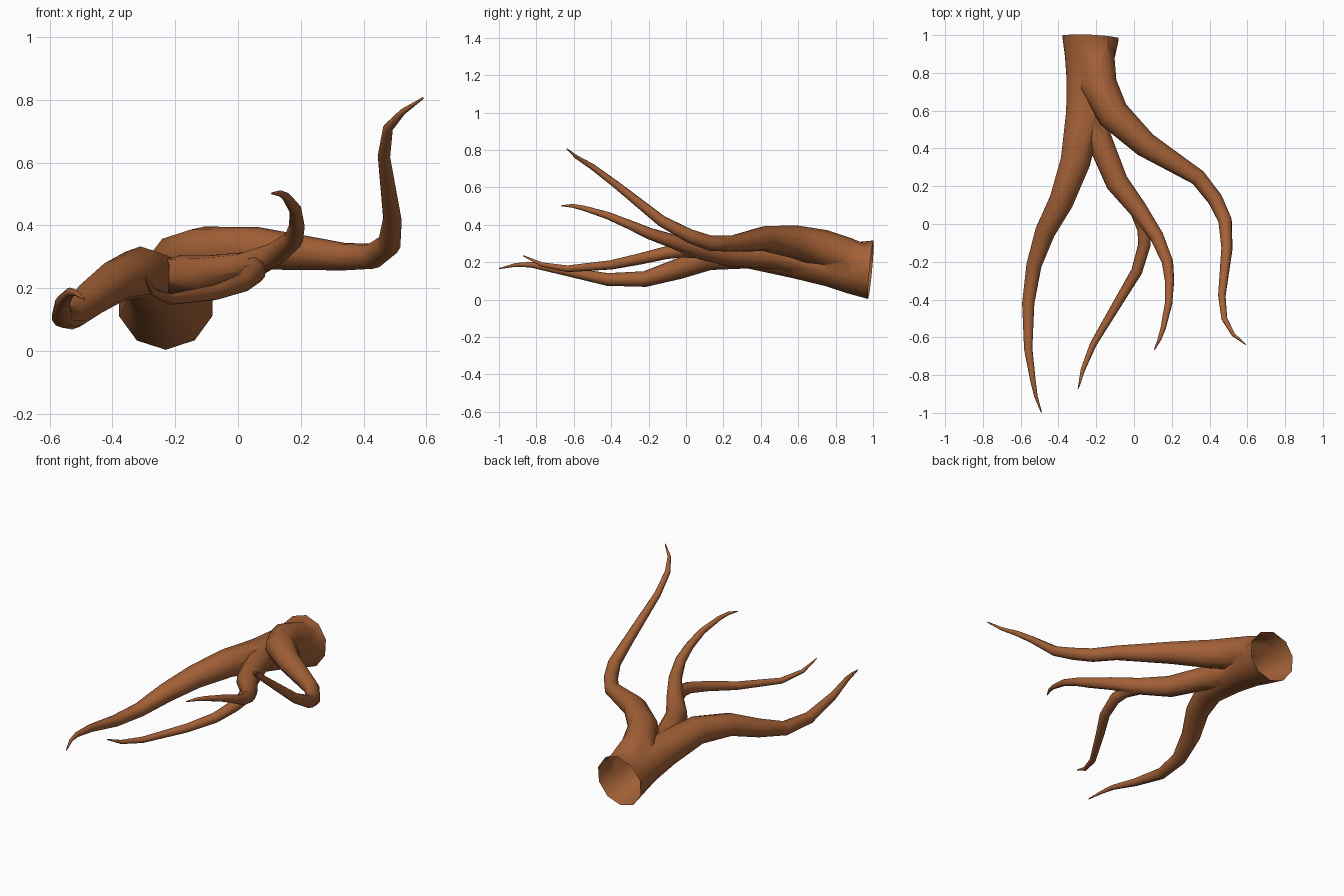
import bpy, bmesh, math
from mathutils import Vector

if "Cube" in bpy.data.objects:
    bpy.data.objects.remove(bpy.data.objects["Cube"])

SIDES = 10

bark = bpy.data.materials.new("bark")
bark.diffuse_color = (0.37, 0.12, 0.038, 1)
bark.use_nodes = True
bark.node_tree.nodes["Principled BSDF"].inputs["Base Color"].default_value = bark.diffuse_color


def root(name, path):
    """Closed tapering tube through (x, y, z, radius) points."""
    pts = [Vector(p[:3]) for p in path]
    bm = bmesh.new()
    rings, side = [], Vector((1, 0, 0))
    for i, p in enumerate(pts):
        a, b = pts[max(i - 1, 0)], pts[min(i + 1, len(pts) - 1)]
        if 0 < i < len(pts) - 1:
            t = ((p - a).normalized() + (b - p).normalized()).normalized()
        else:
            t = (b - a).normalized()
        side = (side - t * side.dot(t)).normalized()   # keep rings from twisting
        up = t.cross(side)
        ring = []
        for k in range(SIDES):
            w = 2 * math.pi * (k + 0.5) / SIDES
            ring.append(bm.verts.new(p + path[i][3] * (side * math.cos(w) + up * math.sin(w))))
        rings.append(ring)
    for r, s in zip(rings, rings[1:]):
        for k in range(SIDES):
            n = (k + 1) % SIDES
            bm.faces.new((r[k], r[n], s[n], s[k]))
    bm.faces.new(rings[0])
    bm.faces.new(rings[-1])
    bmesh.ops.recalc_face_normals(bm, faces=bm.faces)
    me = bpy.data.meshes.new(name)
    bm.to_mesh(me)
    bm.free()
    me.materials.append(bark)
    ob = bpy.data.objects.new(name, me)
    bpy.context.collection.objects.link(ob)
    return ob


# Trunk running into the left root
trunk = root("branching_root", [
    (-0.23, 0.988, 0.16, 0.157), (-0.235, 0.88, 0.17, 0.137), (-0.245, 0.76, 0.19, 0.118),
    (-0.265, 0.58, 0.215, 0.1), (-0.31, 0.33, 0.25, 0.083), (-0.385, 0.12, 0.225, 0.068),
    (-0.47, -0.04, 0.165, 0.056), (-0.53, -0.22, 0.11, 0.042), (-0.56, -0.42, 0.108, 0.034),
    (-0.56, -0.66, 0.155, 0.023), (-0.535, -0.83, 0.187, 0.015), (-0.52, -0.91, 0.186, 0.01),
    (-0.49, -0.998, 0.166, 0.003)])

# Right root that bends and rises
right = root("right_root", [
    (-0.2, 0.95, 0.195, 0.098), (-0.197, 0.85, 0.235, 0.1), (-0.185, 0.73, 0.275, 0.1),
    (-0.11, 0.58, 0.31, 0.088), (0.06, 0.42, 0.327, 0.068), (0.34, 0.245, 0.3, 0.044),
    (0.43, 0.13, 0.302, 0.041), (0.482, 0.02, 0.34, 0.037), (0.492, -0.13, 0.42, 0.03),
    (0.465, -0.38, 0.62, 0.02), (0.478, -0.5, 0.71, 0.016), (0.525, -0.585, 0.762, 0.01),
    (0.59, -0.637, 0.806, 0.003)])

# Middle root that curls upward
middle = root("middle_root", [
    (-0.235, 0.62, 0.22, 0.07), (-0.185, 0.45, 0.235, 0.07), (-0.09, 0.22, 0.242, 0.063),
    (0.02, 0.08, 0.265, 0.05), (0.12, -0.065, 0.31, 0.038), (0.177, -0.2, 0.355, 0.031),
    (0.188, -0.3, 0.4, 0.025), (0.183, -0.42, 0.45, 0.02), (0.155, -0.55, 0.49, 0.014),
    (0.135, -0.61, 0.502, 0.01), (0.108, -0.665, 0.502, 0.003)])

# Lower offshoot of the middle root
offshoot = root("offshoot_root", [
    (0.015, 0.07, 0.26, 0.038), (0.053, -0.03, 0.262, 0.037), (0.055, -0.11, 0.25, 0.034),
    (0.015, -0.25, 0.217, 0.03), (-0.075, -0.4, 0.186, 0.025), (-0.215, -0.635, 0.165, 0.018),
    (-0.27, -0.77, 0.188, 0.012), (-0.295, -0.87, 0.235, 0.003)])

# Fuse the roots into one skin
bpy.context.view_layer.objects.active = trunk
trunk.select_set(True)
for part in (right, middle, offshoot):
    mod = trunk.modifiers.new("union", 'BOOLEAN')
    mod.operation = 'UNION'
    mod.solver = 'EXACT'
    mod.object = part
    bpy.ops.object.modifier_apply(modifier=mod.name)
    bpy.data.objects.remove(part, do_unlink=True)

# Open the cut end so the trunk is hollow
bm = bmesh.new()
bm.from_mesh(trunk.data)
bm.normal_update()
caps = [f for f in bm.faces if f.normal.y > 0.9 and f.calc_center_median().y > 0.97]
bmesh.ops.delete(bm, geom=caps, context='FACES')
bm.to_mesh(trunk.data)
bm.free()

bpy.ops.object.select_all(action='DESELECT')
trunk.select_set(True)
bpy.context.view_layer.objects.active = trunk
bpy.ops.object.shade_smooth_by_angle(angle=math.radians(50))
